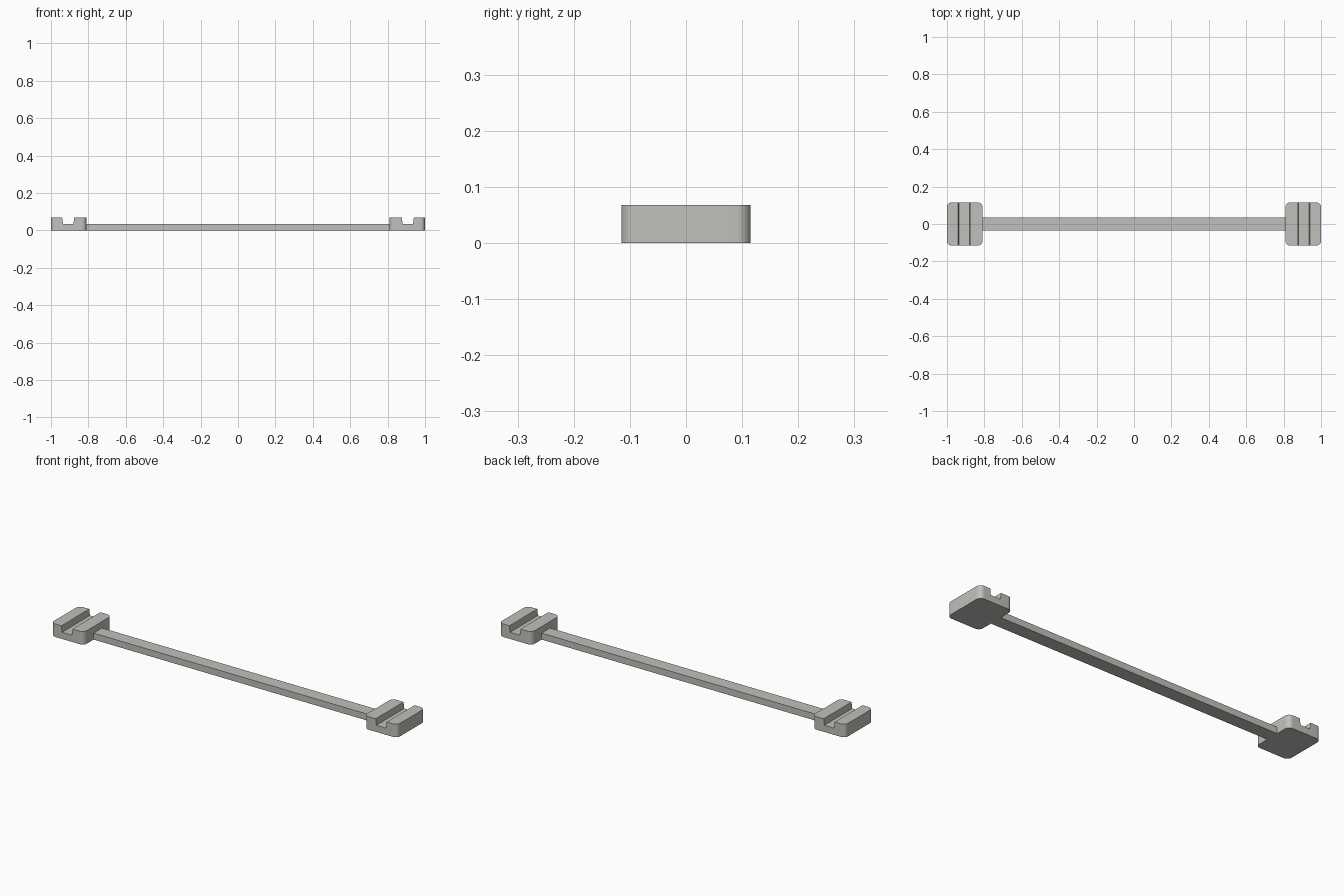
import bpy, bmesh, math

if "Cube" in bpy.data.objects:
    bpy.data.objects.remove(bpy.data.objects["Cube"])

grey = bpy.data.materials.new("light_grey")
grey.diffuse_color = (0.53, 0.53, 0.50, 1)
grey.use_nodes = True
grey.node_tree.nodes["Principled BSDF"].inputs["Base Color"].default_value = grey.diffuse_color


def prism(name, points, offset):
    """Extrude a closed 3D outline along an offset vector."""
    bm = bmesh.new()
    face = bm.faces.new([bm.verts.new(p) for p in points])
    out = bmesh.ops.extrude_face_region(bm, geom=[face])
    verts = [v for v in out["geom"] if isinstance(v, bmesh.types.BMVert)]
    bmesh.ops.translate(bm, verts=verts, vec=offset)
    bmesh.ops.recalc_face_normals(bm, faces=bm.faces[:])
    mesh = bpy.data.meshes.new(name)
    bm.to_mesh(mesh)
    bm.free()
    mesh.materials.append(grey)
    obj = bpy.data.objects.new(name, mesh)
    bpy.context.collection.objects.link(obj)
    return obj


def rounded_rect(cx, hx, hy, r, steps=8):
    """Outline with rounded corners, lying on the ground."""
    pts = []
    for i, (sx, sy) in enumerate([(1, 1), (-1, 1), (-1, -1), (1, -1)]):
        for k in range(steps + 1):
            a = (i + k / steps) * math.pi / 2
            pts.append((cx + sx * (hx - r) + r * math.cos(a),
                        sy * (hy - r) + r * math.sin(a), 0))
    return pts


# Connecting bar between the end blocks
prism("connecting_bar", [(-0.812, -0.035, 0), (0.812, -0.035, 0),
                         (0.812, 0.035, 0), (-0.812, 0.035, 0)], (0, 0, 0.034))

# Rounded end blocks, each with a slightly tapered slot across the top
for side, label in ((-1, "left"), (1, "right")):
    block = prism(label + "_end_block",
                  rounded_rect(side * 0.905, 0.095, 0.115, 0.025), (0, 0, 0.068))
    c = side * 0.908
    slot = prism(label + "_slot_cutter",
                 [(c - 0.028, -0.2, 0.035), (c + 0.028, -0.2, 0.035),
                  (c + 0.032, -0.2, 0.07), (c - 0.032, -0.2, 0.07)], (0, 0.4, 0))
    slot.hide_render = True
    slot.hide_viewport = True
    cut = block.modifiers.new("slot", "BOOLEAN")
    cut.operation = "DIFFERENCE"
    cut.solver = "EXACT"
    cut.object = slot

    # Bake the cut, then smooth only the rounded corners
    graph = bpy.context.evaluated_depsgraph_get()
    block.data = bpy.data.meshes.new_from_object(block.evaluated_get(graph))
    block.modifiers.clear()
    bpy.data.objects.remove(slot)
    bpy.ops.object.select_all(action="DESELECT")
    block.select_set(True)
    bpy.context.view_layer.objects.active = block
    bpy.ops.object.shade_smooth_by_angle(angle=math.radians(30))
